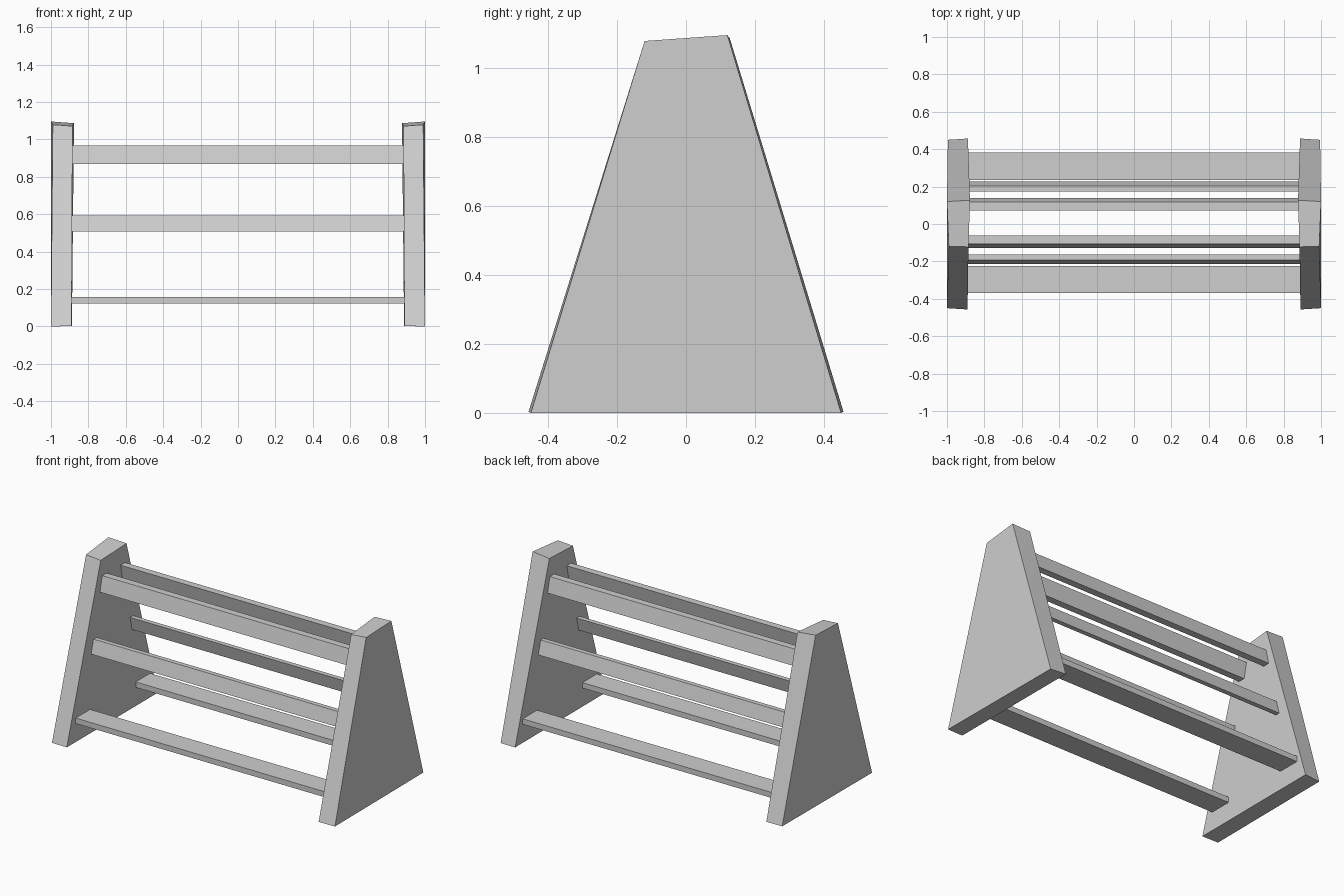
import bpy

cube = bpy.data.objects.get("Cube")
if cube:
    bpy.data.objects.remove(cube, do_unlink=True)

# Plain grey finish for the whole rack
grey = bpy.data.materials.new("plain_grey")
grey.use_nodes = True
grey.diffuse_color = (0.62, 0.62, 0.62, 1)
grey.node_tree.nodes["Principled BSDF"].inputs["Base Color"].default_value = (0.62, 0.62, 0.62, 1)


def prism(name, start, end):
    """Solid joining two matching four-sided outlines."""
    n = len(start)
    faces = [tuple(range(n)), tuple(range(2 * n - 1, n - 1, -1))]
    faces += [(i, i + n, (i + 1) % n + n, (i + 1) % n) for i in range(n)]
    mesh = bpy.data.meshes.new(name)
    mesh.from_pydata(start + end, [], faces)
    mesh.materials.append(grey)
    obj = bpy.data.objects.new(name, mesh)
    bpy.context.collection.objects.link(obj)
    # Consistent outward normals
    bpy.context.view_layer.objects.active = obj
    obj.select_set(True)
    bpy.ops.object.mode_set(mode='EDIT')
    bpy.ops.mesh.select_all(action='SELECT')
    bpy.ops.mesh.normals_make_consistent(inside=False)
    bpy.ops.object.mode_set(mode='OBJECT')
    obj.select_set(False)
    return obj


# Tapered end panels, slightly uneven like hand-cut boards
outer = [(1.0, -0.45, 0), (0.995, 0.45, 0), (1.0, 0.12, 1.096), (0.99, -0.12, 1.079)]
inner = [(0.89, -0.457, 0.003), (0.888, 0.457, 0.003), (0.877, 0.127, 1.087), (0.885, -0.122, 1.071)]
for side, s in (("left", 1), ("right", -1)):
    prism(side + "_end_panel",
          [(s * x, y, z) for x, y, z in outer],
          [(s * x, y, z) for x, y, z in inner])


# Rails: inner and outer distance at the top edge, outward lean, bottom and top height
rails = {
    "top": (0.067, 0.112, 0.022, 0.87, 0.967),
    "middle": (0.168, 0.198, 0.023, 0.507, 0.594),
    "bottom": (0.23, 0.375, 0.0, 0.122, 0.157),
}
SHIFT = 0.006
HALF = 0.9
for level, (near, far, lean, low, high) in rails.items():
    for side, s in (("front", -1), ("back", 1)):
        outline = [(near + lean, low), (far + lean, low), (far, high), (near, high)]
        prism(f"{side}_{level}_rail",
              [(-HALF, s * d + SHIFT, z) for d, z in outline],
              [(HALF, s * d + SHIFT, z) for d, z in outline])
